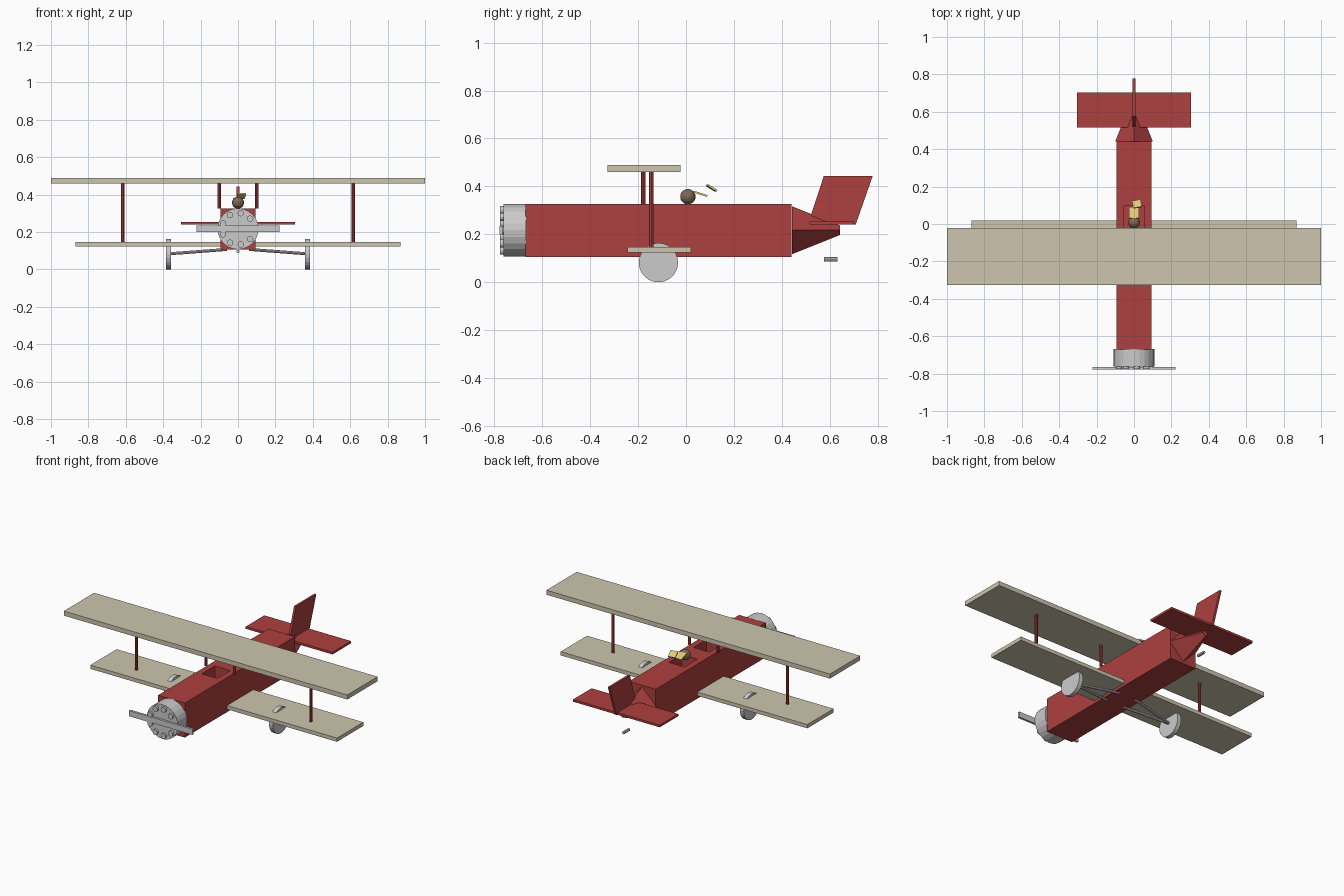
import bpy
import bmesh
from math import radians, cos, sin, tau
from mathutils import Vector

if "Cube" in bpy.data.objects:
    bpy.data.objects.remove(bpy.data.objects["Cube"])


def material(name, rgb):
    m = bpy.data.materials.new(name)
    m.diffuse_color = (*rgb, 1)
    m.use_nodes = True
    m.node_tree.nodes["Principled BSDF"].inputs["Base Color"].default_value = m.diffuse_color
    return m


RED = material("red_paint", (0.42, 0.05, 0.05))
CREAM = material("cream_fabric", (0.61, 0.56, 0.43))
BROWN = material("brown_leather", (0.22, 0.14, 0.09))
YELLOW = material("yellow_cloth", (0.75, 0.60, 0.20))


def finish(name, mat):
    ob = bpy.context.object
    ob.name = name
    if mat:
        ob.data.materials.append(mat)
    return ob


def box(name, lo, hi, mat=None):
    """Box between two opposite corners."""
    lo, hi = Vector(lo), Vector(hi)
    bpy.ops.mesh.primitive_cube_add(size=1, location=(lo + hi) / 2)
    bpy.context.object.scale = hi - lo
    bpy.ops.object.transform_apply(location=False, rotation=False)
    return finish(name, mat)


def plate(name, loc, size, rot, mat):
    """Tilted thin box."""
    ob = box(name, [-s / 2 for s in size], [s / 2 for s in size], mat)
    ob.location = loc
    ob.rotation_euler = [radians(a) for a in rot]
    return ob


def rod(name, a, b, r, mat=None, sides=8):
    """Cylinder from point a to point b."""
    a, b = Vector(a), Vector(b)
    d = b - a
    bpy.ops.mesh.primitive_cylinder_add(vertices=sides, radius=r, depth=d.length,
                                        location=(a + b) / 2,
                                        rotation=d.to_track_quat('Z', 'Y').to_euler())
    return finish(name, mat)


AXIS_Z = 0.217  # height of the thrust line

# Fuselage with two open cockpits
fuselage = box("fuselage", (-0.094, -0.67, 0.106), (0.094, 0.44, 0.326), RED)
for name, y in (("front_cockpit_cutter", -0.22), ("rear_cockpit_cutter", 0.03)):
    cutter = box(name, (-0.055, y - 0.065, 0.226), (0.055, y + 0.065, 0.40), RED)
    cutter.hide_render = True
    cutter.hide_viewport = True
    mod = fuselage.modifiers.new(name, 'BOOLEAN')
    mod.operation = 'DIFFERENCE'
    mod.solver = 'EXACT'
    mod.object = cutter

# Four-sided tail cone, set as a diamond
bpy.ops.mesh.primitive_cone_add(vertices=4, radius1=0.1, radius2=0.02, depth=0.2,
                                location=(0, 0.542, AXIS_Z), rotation=(radians(-90), 0, 0))
finish("tail_cone", RED)

# Tailplane and swept fin
box("tailplane", (-0.306, 0.515, 0.24), (0.306, 0.702, 0.254), RED)
profile = [(0.508, 0.24), (0.708, 0.24), (0.779, 0.443), (0.575, 0.443)]
bm = bmesh.new()
face = bm.faces.new([bm.verts.new((-0.007, y, z)) for y, z in profile])
ext = bmesh.ops.extrude_face_region(bm, geom=[face])
bmesh.ops.translate(bm, vec=(0.014, 0, 0),
                    verts=[v for v in ext["geom"] if isinstance(v, bmesh.types.BMVert)])
bmesh.ops.recalc_face_normals(bm, faces=bm.faces)
mesh = bpy.data.meshes.new("fin")
bm.to_mesh(mesh)
bm.free()
mesh.materials.append(RED)
bpy.context.collection.objects.link(bpy.data.objects.new("fin", mesh))

# Wings
box("upper_wing", (-1, -0.327, 0.46), (1, -0.022, 0.489), CREAM)
box("lower_wing", (-0.87, -0.245, 0.124), (0.87, 0.02, 0.148), CREAM)

# Engine, ring of cylinder heads and propeller
rod("engine_cowl", (0, -0.762, AXIS_Z), (0, -0.668, AXIS_Z), 0.11, sides=24)
for i in range(9):
    a = tau * i / 9
    x, z = 0.085 * cos(a), AXIS_Z + 0.085 * sin(a)
    rod(f"cylinder_head_{i + 1}", (x, -0.776, z), (x, -0.74, z), 0.017, sides=12)
box("propeller", (-0.223, -0.779, AXIS_Z - 0.018), (0.223, -0.765, AXIS_Z + 0.018))

# Struts, wheels and gear legs on both sides
for side, s in (("left", -1), ("right", 1)):
    rod(f"{side}_wing_strut", (s * 0.616, -0.145, 0.14), (s * 0.616, -0.145, 0.47), 0.009, RED)
    rod(f"{side}_cabane_strut", (s * 0.1, -0.178, 0.325), (s * 0.1, -0.178, 0.47), 0.009, RED)
    rod(f"{side}_wheel", (s * 0.357, -0.115, 0.082), (s * 0.384, -0.115, 0.082), 0.082, sides=24)
    for end, y in (("front", -0.17), ("rear", -0.06)):
        rod(f"{side}_{end}_gear_leg", (s * 0.365, -0.115, 0.084), (s * 0.06, y, 0.107), 0.008)

# Tail skid
rod("tail_skid", (0, 0.575, 0.096), (0, 0.632, 0.096), 0.009)

# Pilot head and fluttering scarf
bpy.ops.mesh.primitive_uv_sphere_add(segments=16, ring_count=10, radius=0.032,
                                     location=(0, 0.008, 0.357))
finish("pilot_head", BROWN)
plate("scarf_near", (0, 0.06, 0.369), (0.056, 0.06, 0.008), (-18, 0, 0), YELLOW)
plate("scarf_far", (0.016, 0.107, 0.393), (0.046, 0.045, 0.008), (-32, 0, 10), YELLOW)
